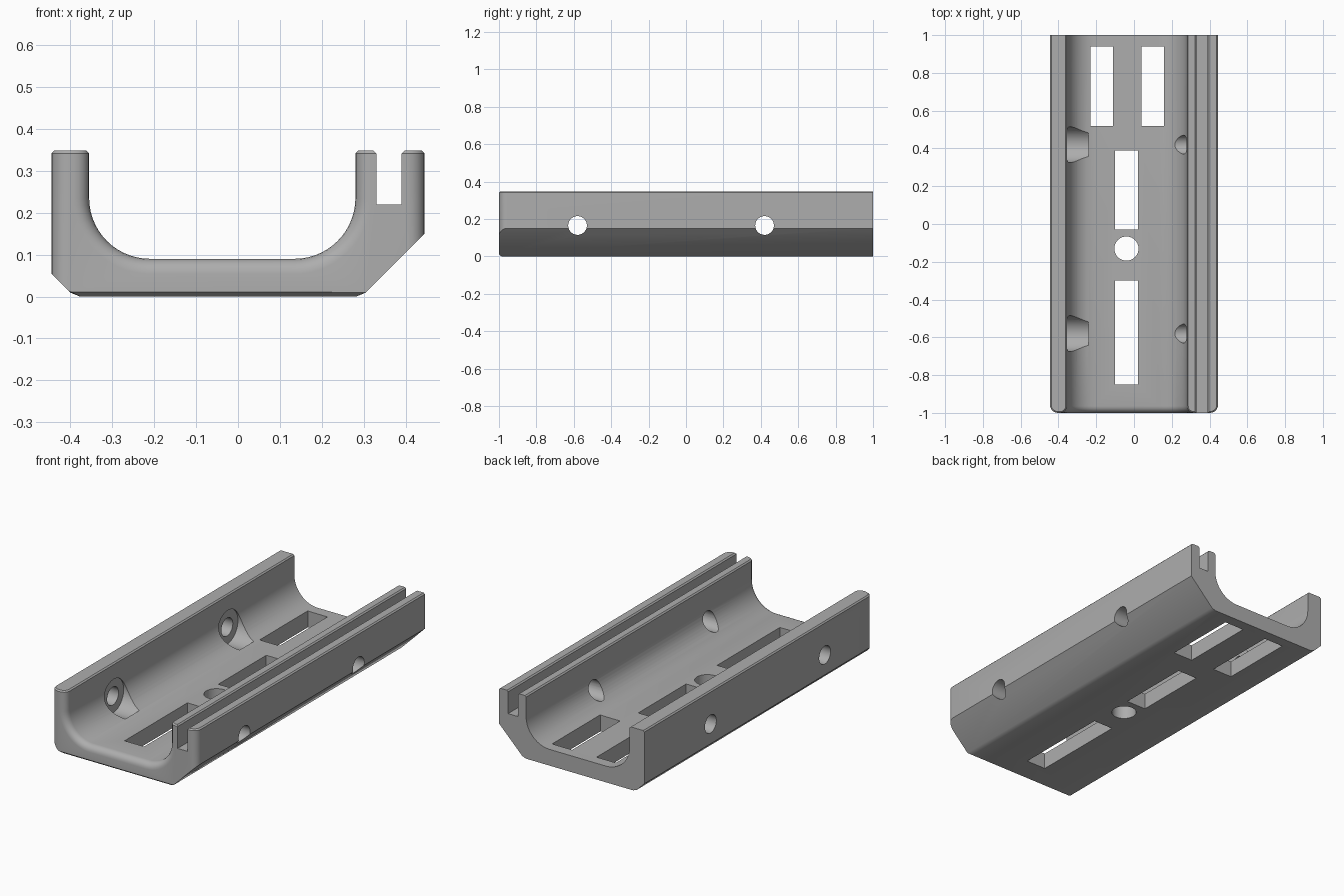
import bpy, bmesh, math
from mathutils import Matrix

cube = bpy.data.objects.get("Cube")
if cube:
    bpy.data.objects.remove(cube, do_unlink=True)

grey = bpy.data.materials.new("mid_grey")
grey.use_nodes = True
colour = (0.42, 0.42, 0.42, 1)
grey.diffuse_color = colour
next(n for n in grey.node_tree.nodes if n.type == 'BSDF_PRINCIPLED').inputs["Base Color"].default_value = colour

TOP, FLOOR, R = 0.348, 0.09, 0.145
LEFT_IN, RIGHT_IN, OUT = -0.355, 0.28, 0.445


def arc(cx, start, end, steps=14):
    """Quarter-round between a wall and the channel floor."""
    return [(cx + R * math.cos(math.radians(start + (end - start) * i / steps)),
             FLOOR + R + R * math.sin(math.radians(start + (end - start) * i / steps)))
            for i in range(steps + 1)]


def make_object(name, bm):
    bmesh.ops.recalc_face_normals(bm, faces=bm.faces[:])
    mesh = bpy.data.meshes.new(name)
    bm.to_mesh(mesh)
    bm.free()
    mesh.materials.append(grey)
    ob = bpy.data.objects.new(name, mesh)
    bpy.context.collection.objects.link(ob)
    return ob


def bevel(bm, test, offset, segments):
    edges = [e for e in bm.edges if test(*(v.co for v in e.verts))]
    bmesh.ops.bevel(bm, geom=edges, offset=offset, segments=segments,
                    profile=0.5, affect='EDGES', clamp_overlap=True)


def near(a, b):
    return abs(a - b) < 1e-4


# Channel cross-section, including the narrow groove in one wall
profile = [(-0.39, 0), (0.295, 0), (OUT, 0.15), (OUT, TOP), (0.39, TOP),
           (0.39, 0.22), (0.33, 0.22), (0.33, TOP), (RIGHT_IN, TOP)]
profile += arc(RIGHT_IN - R, 0, -90) + arc(LEFT_IN + R, -90, -180)
profile += [(LEFT_IN, TOP), (-OUT, TOP), (-OUT, 0.055)]

bm = bmesh.new()
face = bm.faces.new([bm.verts.new((x, -1, z)) for x, z in profile])
back = bmesh.ops.extrude_face_region(bm, geom=[face])
bmesh.ops.translate(bm, vec=(0, 2, 0),
                    verts=[g for g in back["geom"] if isinstance(g, bmesh.types.BMVert)])
bmesh.ops.recalc_face_normals(bm, faces=bm.faces[:])


def at_front(a, b):
    return near(a.y, -1) and near(b.y, -1)


def inner_point(p):
    return LEFT_IN - 1e-4 < p.x < RIGHT_IN + 1e-4 and p.z > FLOOR - 1e-4


# Rounded front corners, rounded channel lip, then small top and bottom chamfers
bevel(bm, lambda a, b: at_front(a, b) and near(abs(a.x), OUT) and near(a.x, b.x), 0.042, 5)
bevel(bm, lambda a, b: at_front(a, b) and inner_point(a) and inner_point(b), 0.036, 5)
bevel(bm, lambda a, b: near(a.z, TOP) and near(b.z, TOP)
      and not (near(a.y, 1) and near(b.y, 1)), 0.007, 1)
bevel(bm, lambda a, b: near(a.z, 0) and near(b.z, 0)
      and not (near(a.y, 1) and near(b.y, 1)), 0.013, 1)
channel = make_object("channel_body", bm)


def box_cutter(x0, x1, y0, y1):
    bm = bmesh.new()
    bmesh.ops.create_cube(bm, size=1)
    bmesh.ops.scale(bm, vec=(x1 - x0, y1 - y0, 0.4), verts=bm.verts[:])
    bmesh.ops.translate(bm, vec=((x0 + x1) / 2, (y0 + y1) / 2, 0.05), verts=bm.verts[:])
    return make_object("slot_cutter", bm)


def round_cutter(radius, length, centre, axis):
    bm = bmesh.new()
    bmesh.ops.create_cone(bm, cap_ends=True, segments=40, radius1=radius,
                          radius2=radius, depth=length)
    if axis == 'X':
        bmesh.ops.rotate(bm, matrix=Matrix.Rotation(math.pi / 2, 3, 'Y'), verts=bm.verts[:])
    bmesh.ops.translate(bm, vec=centre, verts=bm.verts[:])
    return make_object("hole_cutter", bm)


# Floor openings: two centre slots, a round hole and a pair of rear slots
cutters = [box_cutter(-0.10, 0.02, -0.85, -0.30),
           box_cutter(-0.10, 0.02, -0.03, 0.39),
           box_cutter(-0.23, -0.11, 0.52, 0.94),
           box_cutter(0.04, 0.16, 0.52, 0.94),
           round_cutter(0.064, 0.4, (-0.04, -0.13, 0.05), 'Z')]

# Cross holes through both walls, with a round screw seat inside one wall
for y in (-0.58, 0.42):
    cutters.append(round_cutter(0.05, 1.2, (0, y, 0.165), 'X'))
    cutters.append(round_cutter(0.095, 0.12, (-0.301, y, 0.165), 'X'))

bpy.context.view_layer.objects.active = channel
for cutter in cutters:
    cutter.hide_render = True
    mod = channel.modifiers.new("cut", 'BOOLEAN')
    mod.operation = 'DIFFERENCE'
    mod.solver = 'EXACT'
    mod.object = cutter
    bpy.ops.object.modifier_apply(modifier=mod.name)
    bpy.data.objects.remove(cutter, do_unlink=True)

bpy.ops.object.select_all(action='DESELECT')
channel.select_set(True)
bpy.ops.object.shade_smooth_by_angle(angle=math.radians(30))
